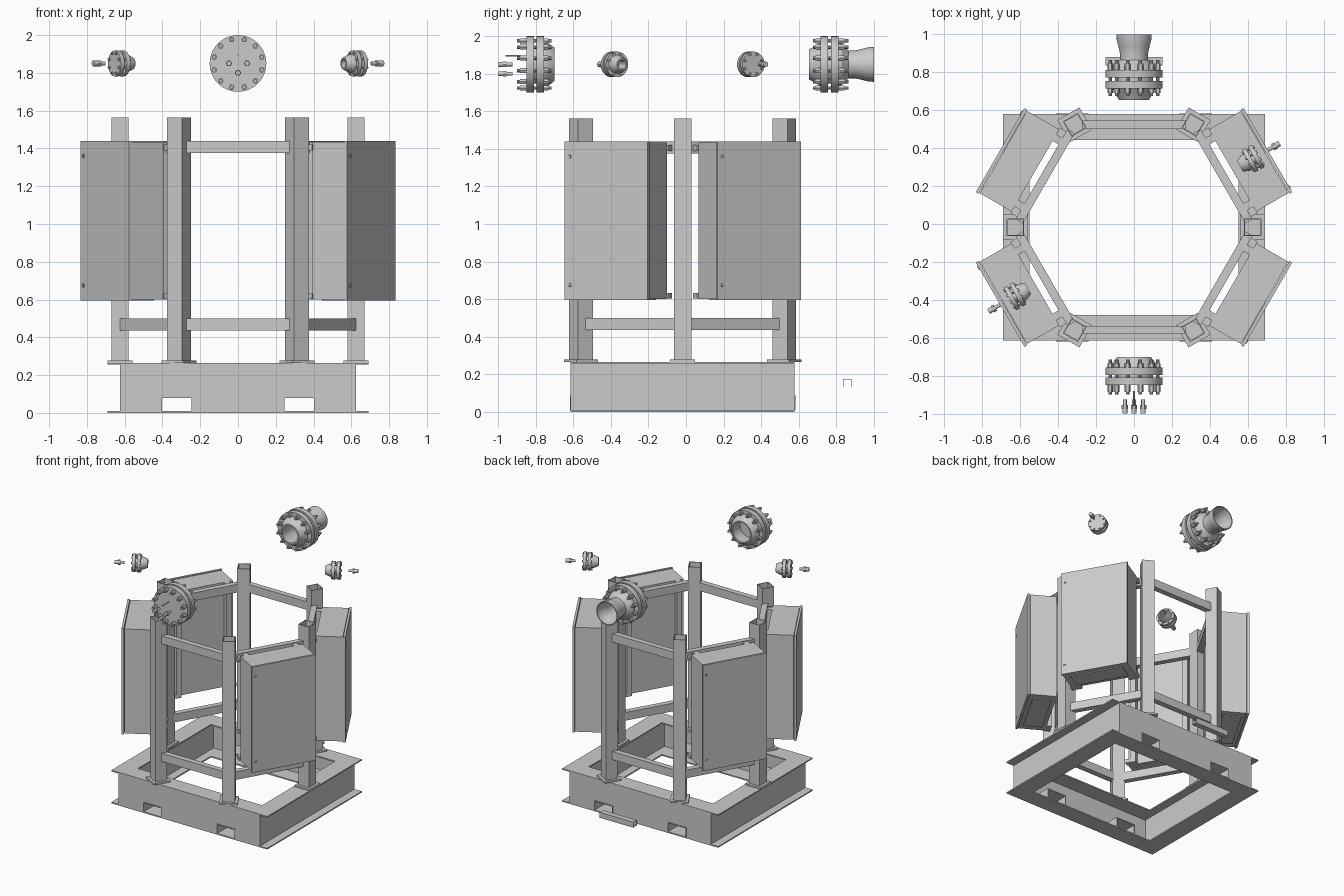
import bpy, bmesh
from math import radians, pi, cos, sin
from mathutils import Matrix, Vector

if "Cube" in bpy.data.objects:
    bpy.data.objects.remove(bpy.data.objects["Cube"])

CY = -0.018          # centre of the hexagonal stand
R, AP = 0.625, 0.541  # hexagon corner radius and apothem


def radial(deg, cy=CY, z=0.0):
    """Frame whose local x points outward at the given angle."""
    return Matrix.Translation((0, cy, z)) @ Matrix.Rotation(radians(deg), 4, 'Z')


def finish(bm, name, M=None, smooth=False):
    bmesh.ops.recalc_face_normals(bm, faces=bm.faces)
    me = bpy.data.meshes.new(name)
    bm.to_mesh(me)
    bm.free()
    if smooth:
        for p in me.polygons:
            p.use_smooth = True
        me.set_sharp_from_angle(angle=radians(30))
    ob = bpy.data.objects.new(name, me)
    bpy.context.collection.objects.link(ob)
    if M:
        ob.matrix_world = M
    return ob


def boxes(name, spans, M=None):
    """One object from (x0, x1, y0, y1, z0, z1) blocks."""
    bm = bmesh.new()
    for x0, x1, y0, y1, z0, z1 in spans:
        T = Matrix.Translation(((x0 + x1) / 2, (y0 + y1) / 2, (z0 + z1) / 2))
        bmesh.ops.create_cube(bm, size=1, matrix=T @ Matrix.Diagonal((x1 - x0, y1 - y0, z1 - z0, 1)))
    return finish(bm, name, M)


def extrude(name, loops, depth, M):
    """Hollow section: outer and inner square half-sizes, extruded along z."""
    bm = bmesh.new()
    rings = []
    for z in (0, depth):
        for h in loops:
            rings.append([bm.verts.new((sx * h, sy * h, z)) for sx, sy in ((1, 1), (-1, 1), (-1, -1), (1, -1))])
    for a, b in ((0, 1), (0, 2), (1, 3), (2, 3)):
        for i in range(4):
            j = (i + 1) % 4
            bm.faces.new((rings[a][i], rings[a][j], rings[b][j], rings[b][i]))
    return finish(bm, name, M)


def turned(bm, prof, seg, y=0.0, z=0.0, closed=False):
    """Lathe (x, radius) points about an axis parallel to local x."""
    rings = [[bm.verts.new((x, y + r * cos(2 * pi * i / seg), z + r * sin(2 * pi * i / seg)))
              for i in range(seg)] for x, r in prof]
    pairs = list(zip(rings, rings[1:])) + ([(rings[-1], rings[0])] if closed else [])
    for a, b in pairs:
        for i in range(seg):
            j = (i + 1) % seg
            bm.faces.new((a[i], a[j], b[j], b[i]))
    if not closed:
        bm.faces.new(rings[0])
        bm.faces.new(rings[-1])


def lathe(name, prof, M, seg=48, y=0.0, z=0.0, closed=False):
    bm = bmesh.new()
    turned(bm, prof, seg, y, z, closed)
    return finish(bm, name, M, True)


def bolts(name, n, circle, x0, x1, r, M, nut):
    """Circle of studs with a hex nut at each end."""
    bm = bmesh.new()
    for k in range(n):
        a = 2 * pi * (k + 0.5) / n
        y, z = circle * cos(a), circle * sin(a)
        turned(bm, [(x0, r), (x1, r)], 10, y, z)
        for n0, n1 in nut:
            turned(bm, [(n0, r * 1.6), (n1, r * 1.6)], 6, y, z)
    finish(bm, name, M, True)


# base frame: side I-beams, front and back channels with fork pockets
X, Y, T, H = 0.69, 0.597, 0.01, 0.265
for s, side in ((1, 'right'), (-1, 'left')):
    boxes(side + '_base_beam', [(s * .62 - .07, s * .62 + .07, -Y, Y, 0, T),
                                (s * .62 - .07, s * .62 + .07, -Y, Y, H - T, H),
                                (s * .62 - .005, s * .62 + .005, -Y, Y, T, H - T)], radial(0))
for deg, side in ((0, 'front'), (180, 'back')):
    M = radial(deg)
    spans = [(-.55, .55, -Y, -Y + .135, 0, T), (-.55, .55, -Y, -Y + .135, H - T, H),
             (-.62, .62, -Y, -Y + T, .085, H - T)]
    spans += [(a, b, -Y, -Y + T, T, .085) for a, b in ((-.62, -.405), (-.245, .245), (.405, .62))]
    boxes(side + '_base_channel', spans, M)
    for c in (-.325, .325):
        boxes(side + '_fork_pocket', [(c - .085, c - .078, -Y - .004, -Y + .135, T, .085),
                                      (c + .078, c + .085, -Y - .004, -Y + .135, T, .085),
                                      (c - .085, c + .085, -Y - .004, -Y + .135, .08, .088)], M)

# columns with foot plates
for k in range(6):
    M = radial(60 * k) @ Matrix.Translation((R, 0, 0))
    extrude('column', (.046, .040), 1.563 - .275, M @ Matrix.Translation((0, 0, .275)))
    boxes('foot_plate', [(-.067, .067, -.067, .067, H, .278)], M)

# rails between the columns
for k in range(6):
    L = R / 2 - .038
    for nm, z in (('lower_rail', .435), ('upper_rail', 1.375)):
        boxes(nm, [(AP - .022, AP + .022, -L, L, z, z + .065)], radial(30 + 60 * k))

# cabinets on the four slanted sides
for deg in (-30, 30, 150, 210):
    M = radial(deg)
    boxes('cabinet_body', [(.60, .795, -.25, .25, .60, 1.435)], M)
    boxes('cabinet_door', [(.798, .815, -.256, .256, .595, 1.44)], M)
    boxes('cabinet_gland_plate', [(.63, .77, -.2, .2, .594, .6)], M)
    boxes('cabinet_mounts', [(AP + .02, .602, s * .235 - .025, s * .235 + .025, z, z + .03)
                             for s in (-1, 1) for z in (.602, 1.39)]
          + [(AP + .02, .602, s * .2 - .02, s * .2 + .02, .60, 1.435) for s in (-1, 1)], M)
    for z in (.675, 1.36):
        lathe('door_lock', [(.81, .011), (.819, .011), (.819, .007), (.821, .006)], M, 16, -.225, z)

# front closed flange pair with cable glands and a probe
M = radial(-90, 0, 1.85)
lathe('front_blind_flange', [(.81, .15), (.85, .15)], M)
lathe('front_neck_flange', [(.70, .078), (.70, .088), (.735, .115), (.757, .12), (.757, .15),
                            (.795, .15), (.795, .078)], M, closed=True)
lathe('front_gasket', [(.795, .1), (.81, .1)], M)
bolts('front_flange_bolts', 12, .13, .715, .90, .0095, M, ((.735, .757), (.85, .885)))
for y, z in ((-.048, 0), (.048, 0), (0, -.05)):
    lathe('cable_gland', [(.925, .010), (.955, .010)], M, 16, y, z)
    lathe('cable_gland_nut', [(.955, .017), (.975, .017)], M, 6, y, z)
    lathe('cable_gland_cap', [(.975, .013), (.998, .013)], M, 16, y, z)
lathe('probe', [(.88, .004), (.96, .004)], M, 12, 0, .045)

# back flange pair with flared outlet
M = radial(90, 0, 1.85)
lathe('back_inner_flange', [(.655, .068), (.655, .080), (.70, .105), (.715, .115), (.715, .15),
                            (.755, .15), (.755, .068)], M, closed=True)
lathe('back_gasket', [(.755, .068), (.755, .1), (.772, .1), (.772, .068)], M, closed=True)
lathe('back_outlet', [(.772, .068), (.772, .15), (.812, .15), (.812, .115), (.83, .11), (.865, .074),
                      (.90, .074), (.94, .083), (.97, .091), (1.0, .093), (1.0, .086), (.97, .084),
                      (.94, .076), (.90, .067)], M, closed=True)
bolts('back_flange_bolts', 12, .13, .675, .865, .0095, M, ((.69, .715), (.812, .845)))

# small slanted flange pairs with a gland each
for deg in (30, 210):
    M = radial(deg, CY, 1.85)
    lathe('small_cover_flange', [(.733, .068), (.755, .068)], M, 40)
    lathe('small_neck_flange', [(.645, .024), (.645, .032), (.675, .046), (.697, .05), (.697, .068),
                                (.719, .068), (.719, .024)], M, 40, closed=True)
    lathe('small_gasket', [(.719, .04), (.733, .04)], M, 32)
    bolts('small_flange_bolts', 8, .056, .69, .763, .0055, M, ((.69, .697), (.755, .762)))
    lathe('small_gland', [(.815, .010), (.845, .010)], M, 16)
    lathe('small_gland_nut', [(.845, .019), (.862, .019)], M, 6)
    lathe('small_gland_cap', [(.862, .015), (.886, .015)], M, 16)

# loose square tube behind the base
extrude('loose_tube', (.022, .020), .30,
        Matrix.Translation((-.15, .858, .153)) @ Matrix.Rotation(pi / 2, 4, 'Y'))
